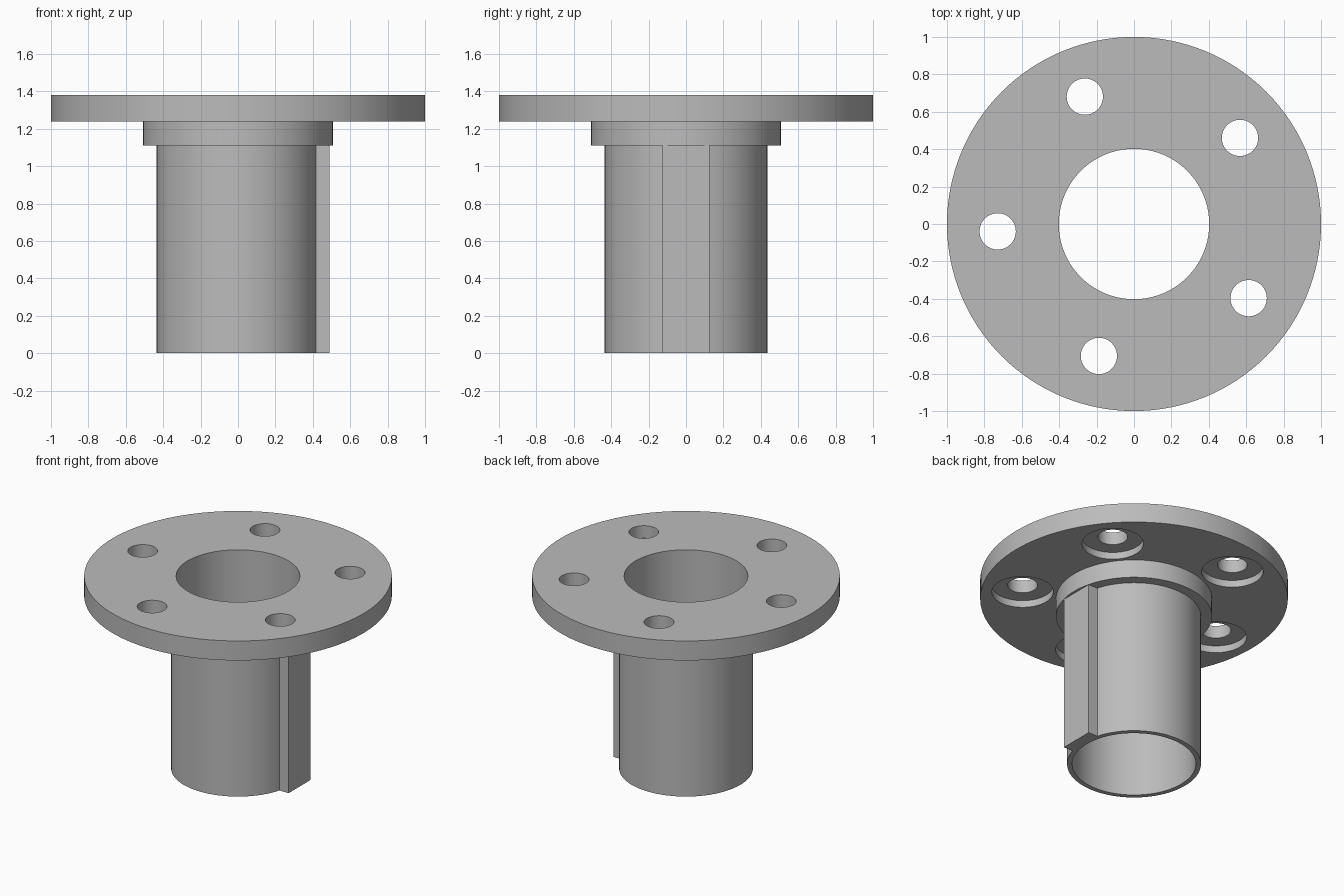
import bpy
import bmesh
from math import cos, sin, pi, radians
from mathutils import Matrix, Vector

if "Cube" in bpy.data.objects:
    bpy.data.objects.remove(bpy.data.objects["Cube"])

# Heights and radii
FLANGE_TOP, FLANGE_BOTTOM, HUB_BOTTOM = 1.38, 1.24, 1.11
FLANGE_R, HUB_R, TUBE_R, BORE_R = 1.0, 0.507, 0.435, 0.402
BOLT_CIRCLE, HOLE_R, RECESS_R, RECESS_DEPTH = 0.73, 0.097, 0.2, 0.05
KEY_OUTER, KEY_WIDTH = 0.489, 0.25

metal = bpy.data.materials.new("grey metal")
metal.use_nodes = True
grey = (0.5, 0.5, 0.5, 1)
metal.diffuse_color = grey
metal.node_tree.nodes["Principled BSDF"].inputs["Base Color"].default_value = grey


def make_object(name, bm):
    bmesh.ops.recalc_face_normals(bm, faces=bm.faces)
    mesh = bpy.data.meshes.new(name)
    bm.to_mesh(mesh)
    bm.free()
    mesh.materials.append(metal)
    obj = bpy.data.objects.new(name, mesh)
    bpy.context.collection.objects.link(obj)
    return obj


def revolve(name, profile, segments, center=(0, 0)):
    """Turn a closed (radius, height) profile around a vertical axis."""
    bm = bmesh.new()
    rings = []
    for i in range(segments):
        a = 2 * pi * i / segments
        rings.append([bm.verts.new((center[0] + r * cos(a), center[1] + r * sin(a), z))
                      for r, z in profile])
    n = len(profile)
    for i, ring in enumerate(rings):
        following = rings[(i + 1) % segments]
        for j in range(n):
            k = (j + 1) % n
            bm.faces.new((ring[j], following[j], following[k], ring[k]))
    return make_object(name, bm)


def stepped_drill(name, center):
    """Through hole with a wider round recess on the underside."""
    floor = FLANGE_BOTTOM + RECESS_DEPTH
    bm = bmesh.new()
    profile = [(RECESS_R, FLANGE_BOTTOM - 0.05), (RECESS_R, floor),
               (HOLE_R, floor), (HOLE_R, FLANGE_TOP + 0.05)]
    rings = []
    for r, z in profile:
        rings.append([bm.verts.new((center.x + r * cos(2 * pi * i / 64),
                                    center.y + r * sin(2 * pi * i / 64), z))
                      for i in range(64)])
    for low, high in zip(rings, rings[1:]):
        for i in range(64):
            k = (i + 1) % 64
            bm.faces.new((low[i], low[k], high[k], high[i]))
    bm.faces.new(rings[0])
    bm.faces.new(rings[-1])
    return make_object(name, bm)


def combine(target, tool, operation):
    mod = target.modifiers.new(tool.name, 'BOOLEAN')
    mod.operation = operation
    mod.solver = 'EXACT'
    mod.object = tool
    bpy.context.view_layer.objects.active = target
    bpy.ops.object.modifier_apply(modifier=mod.name)
    bpy.data.objects.remove(tool)


# Flange, hub and tube in one turned body with a through bore
body = revolve("flanged_sleeve", [
    (BORE_R, 0), (TUBE_R, 0), (TUBE_R, HUB_BOTTOM), (HUB_R, HUB_BOTTOM),
    (HUB_R, FLANGE_BOTTOM), (FLANGE_R, FLANGE_BOTTOM),
    (FLANGE_R, FLANGE_TOP), (BORE_R, FLANGE_TOP)], 128)

# Five bolt holes, recessed from below
for i in range(5):
    angle = radians(39.1 + 72 * i)
    drill = stepped_drill("bolt_drill", Vector((cos(angle), sin(angle))) * BOLT_CIRCLE)
    combine(body, drill, 'DIFFERENCE')

# Straight key along the +x side of the tube
inner = 0.41
key_top = HUB_BOTTOM + 0.02
bm = bmesh.new()
bmesh.ops.create_cube(bm, size=1, matrix=(
    Matrix.Translation(((inner + KEY_OUTER) / 2, 0, key_top / 2))
    @ Matrix.Diagonal((KEY_OUTER - inner, KEY_WIDTH, key_top, 1))))
combine(body, make_object("key", bm), 'UNION')

# Smooth round walls, sharp rims
bpy.ops.object.select_all(action='DESELECT')
body.select_set(True)
bpy.context.view_layer.objects.active = body
bpy.ops.object.shade_smooth_by_angle(angle=radians(30))
